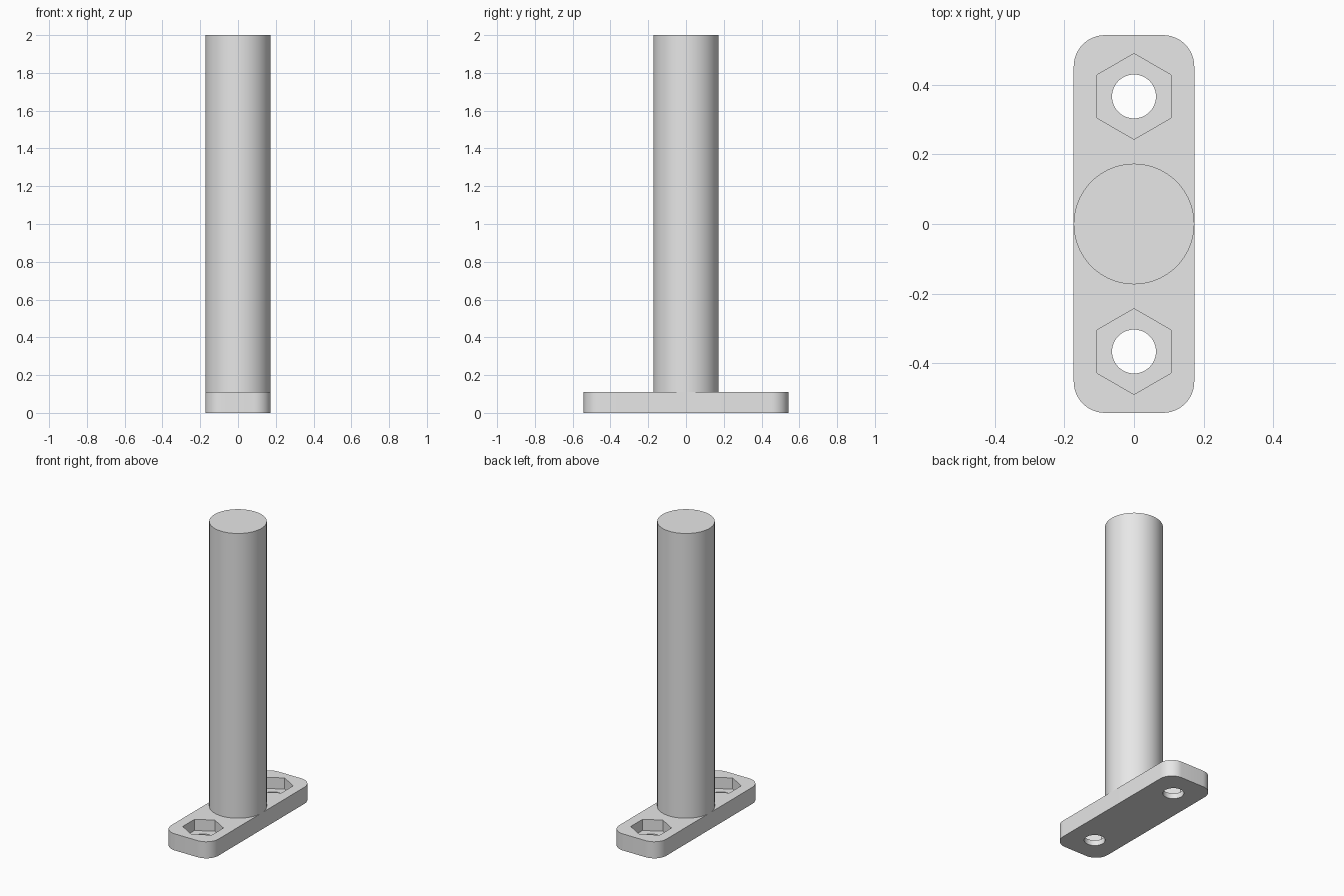
import bpy, bmesh
from math import pi, cos, sin, radians

cube = bpy.data.objects.get("Cube")
if cube:
    bpy.data.objects.remove(cube, do_unlink=True)

HALF_W, HALF_L, THICK, CORNER = 0.173, 0.542, 0.11, 0.09
HOLE_Y, HOLE_R, HEX_R, HEX_FLOOR = 0.366, 0.063, 0.123, 0.036

grey = bpy.data.materials.new("light grey")
grey.use_nodes = True
grey.diffuse_color = (0.8, 0.8, 0.8, 1)
grey.node_tree.nodes["Principled BSDF"].inputs["Base Color"].default_value = (0.8, 0.8, 0.8, 1)


def prism(name, outline, z0, z1):
    """Extrude a flat outline upward from z0 to z1."""
    bm = bmesh.new()
    face = bm.faces.new([bm.verts.new((x, y, z0)) for x, y in outline])
    top = bmesh.ops.extrude_face_region(bm, geom=[face])["geom"]
    bmesh.ops.translate(bm, vec=(0, 0, z1 - z0),
                        verts=[v for v in top if isinstance(v, bmesh.types.BMVert)])
    bmesh.ops.recalc_face_normals(bm, faces=bm.faces)
    mesh = bpy.data.meshes.new(name)
    bm.to_mesh(mesh)
    bm.free()
    mesh.materials.append(grey)
    obj = bpy.data.objects.new(name, mesh)
    bpy.context.collection.objects.link(obj)
    return obj


def ring(radius, sides, y=0, start=0):
    angles = [start + 2 * pi * i / sides for i in range(sides)]
    return [(radius * cos(a), y + radius * sin(a)) for a in angles]


def rounded_rect(half_x, half_y, r, steps=12):
    points = []
    for quarter, (sx, sy) in enumerate([(1, 1), (-1, 1), (-1, -1), (1, -1)]):
        for i in range(steps + 1):
            a = (quarter + i / steps) * pi / 2
            points.append((sx * (half_x - r) + r * cos(a), sy * (half_y - r) + r * sin(a)))
    return points


def select_only(obj):
    bpy.ops.object.select_all(action='DESELECT')
    obj.select_set(True)
    bpy.context.view_layer.objects.active = obj


def cut(obj, cutter):
    cutter.hide_render = True
    mod = obj.modifiers.new("cut", 'BOOLEAN')
    mod.operation, mod.solver, mod.object = 'DIFFERENCE', 'EXACT', cutter
    select_only(obj)
    bpy.ops.object.modifier_apply(modifier=mod.name)
    bpy.data.objects.remove(cutter, do_unlink=True)


# Base plate with a through hole and a hexagonal nut pocket at each end
plate = prism("base_plate", rounded_rect(HALF_W, HALF_L, CORNER), 0, THICK)
for y in (-HOLE_Y, HOLE_Y):
    cut(plate, prism("nut_pocket_cutter", ring(HEX_R, 6, y, pi / 2), HEX_FLOOR, THICK + 0.1))
    cut(plate, prism("bolt_hole_cutter", ring(HOLE_R, 48, y), -0.1, THICK + 0.1))

# Round post standing in the middle of the plate
post = prism("post", ring(HALF_W, 96), THICK - 0.02, 2)

for obj in (plate, post):
    select_only(obj)
    bpy.ops.object.shade_smooth_by_angle(angle=radians(30))
